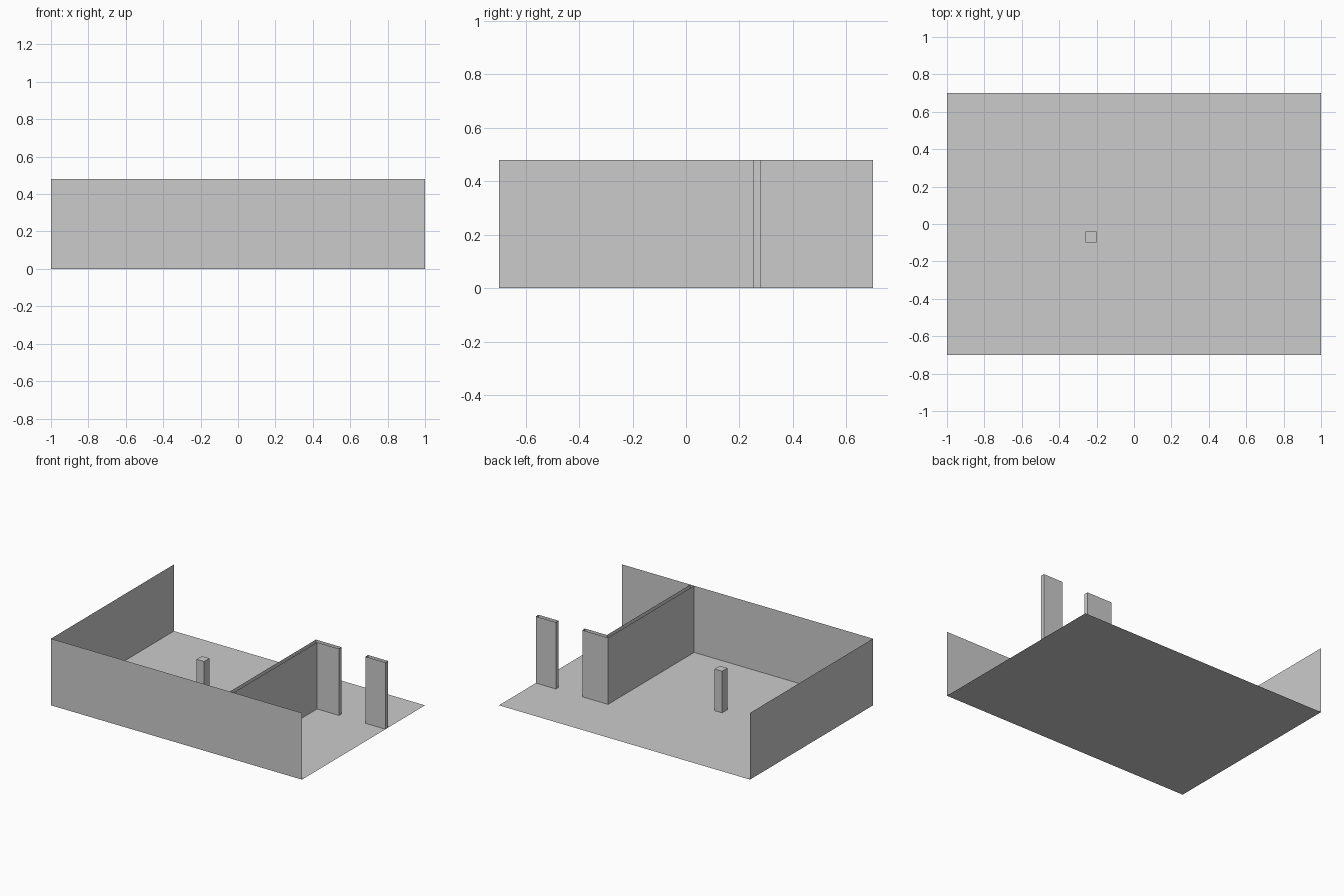
import bpy

if "Cube" in bpy.data.objects:
    bpy.data.objects.remove(bpy.data.objects["Cube"])

H = 0.48  # wall height


def mesh_object(name, verts, faces):
    mesh = bpy.data.meshes.new(name)
    mesh.from_pydata(verts, [], faces)
    mesh.update()
    obj = bpy.data.objects.new(name, mesh)
    bpy.context.collection.objects.link(obj)
    return obj


def upright(name, outline, height, closed=True, cap=False):
    """Raise a floor-plan outline (counter-clockwise) into vertical faces."""
    n = len(outline)
    verts = [(x, y, z) for z in (0, height) for x, y in outline]
    faces = [(i, (i + 1) % n, (i + 1) % n + n, i + n)
             for i in range(n if closed else n - 1)]
    if cap:
        faces.append(tuple(range(n, 2 * n)))
    return mesh_object(name, verts, faces)


def rect(x0, x1, y0, y1):
    return [(x0, y0), (x1, y0), (x1, y1), (x0, y1)]


# Floor sheet
mesh_object("floor", [(x, y, 0) for x, y in rect(-1, 1, -0.7, 0.7)], [(0, 1, 2, 3)])

# Thin outer walls on the left and front sides
upright("left_wall", [(-1, 0.7), (-1, -0.7)], H, closed=False)
upright("front_wall", [(-1, -0.7), (1, -0.7)], H, closed=False)

# Hollow, open-topped partition that turns the corner towards the doorway
upright("partition_wall",
        [(0.455, -0.7), (0.455, 0.25), (0.63, 0.25),
         (0.63, 0.28), (0.425, 0.28), (0.425, -0.7)], H, closed=False)

# Short wall on the other side of the doorway
upright("doorway_wall", rect(0.84, 1.0, 0.25, 0.28), H)

# Free-standing post
upright("post", rect(-0.26, -0.2, -0.1, -0.04), 0.30, cap=True)
